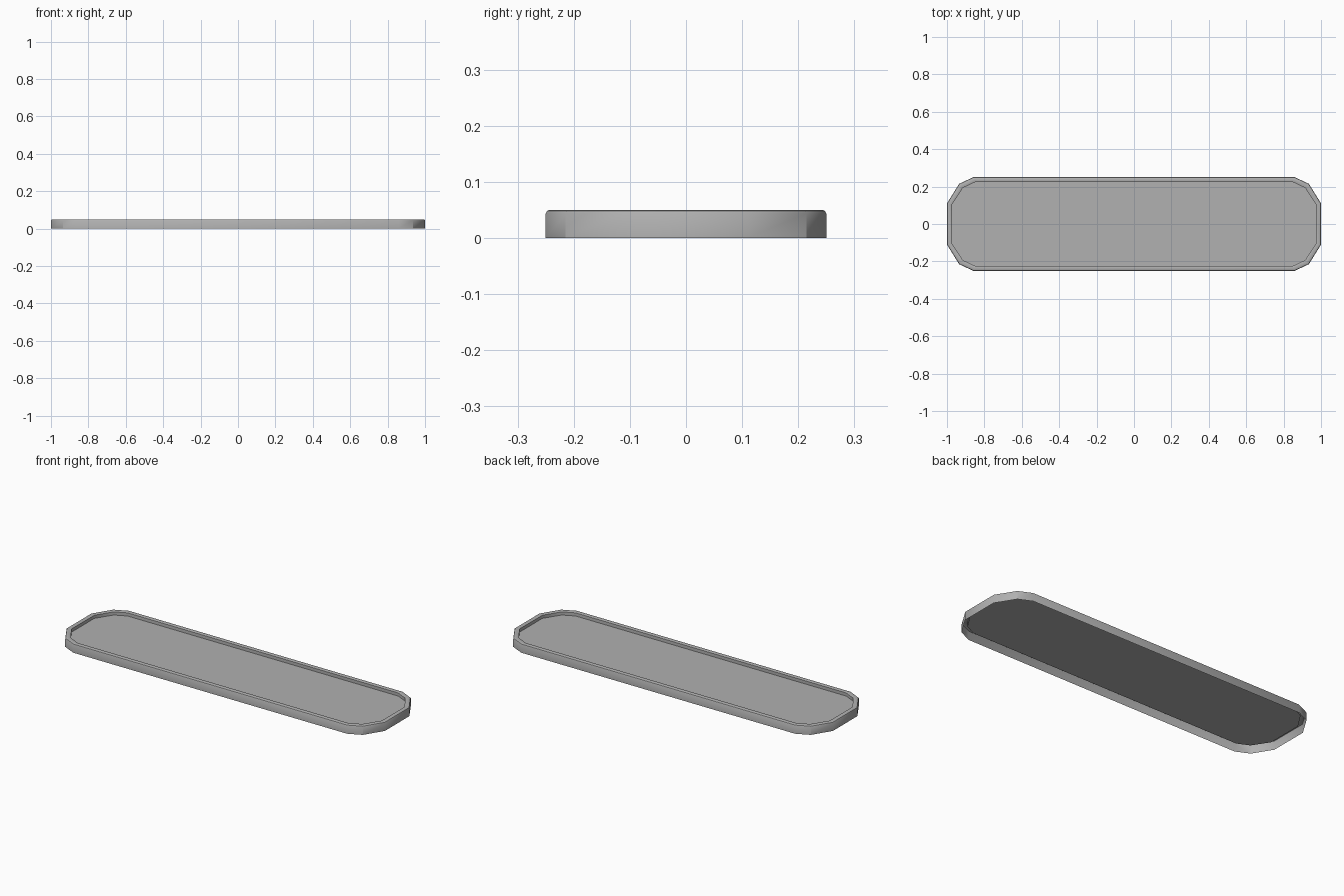
import bpy, bmesh, math

if "Cube" in bpy.data.objects:
    bpy.data.objects.remove(bpy.data.objects["Cube"])

def outline(d):
    # twelve-sided outline, inset by d
    q = [(1 - d, 0.11 - d * 0.3), (0.935 - d * 0.75, 0.215 - d * 0.85), (0.86 - d * 0.4, 0.25 - d)]
    return (q + [(-x, y) for x, y in reversed(q)] + [(-x, -y) for x, y in q]
            + [(x, -y) for x, y in reversed(q)])

# wall section: open underside, outer wall, softened rim, inner wall down to the floor
section = [(0, 0), (0, 0.044), (0.002, 0.048), (0.006, 0.05),
           (0.023, 0.05), (0.026, 0.048), (0.026, 0.03)]
bm = bmesh.new()
rings = [[bm.verts.new((x, y, z)) for x, y in outline(d)] for d, z in section]
for a, b in zip(rings, rings[1:]):
    for i in range(12):
        j = (i + 1) % 12
        bm.faces.new((a[i], a[j], b[j], b[i]))
# tray floor
bm.faces.new(rings[-1])
mesh = bpy.data.meshes.new("shallow_tray")
bm.to_mesh(mesh)
bm.free()
tray = bpy.data.objects.new("shallow_tray", mesh)
bpy.context.collection.objects.link(tray)

# mid grey finish, smooth except at the sharper corners
grey = bpy.data.materials.new("mid_grey")
grey.diffuse_color = (0.44, 0.44, 0.44, 1)
grey.use_nodes = True
grey.node_tree.nodes["Principled BSDF"].inputs["Base Color"].default_value = grey.diffuse_color
mesh.materials.append(grey)
bpy.context.view_layer.objects.active = tray
tray.select_set(True)
bpy.ops.object.shade_smooth_by_angle(angle=math.radians(33))
